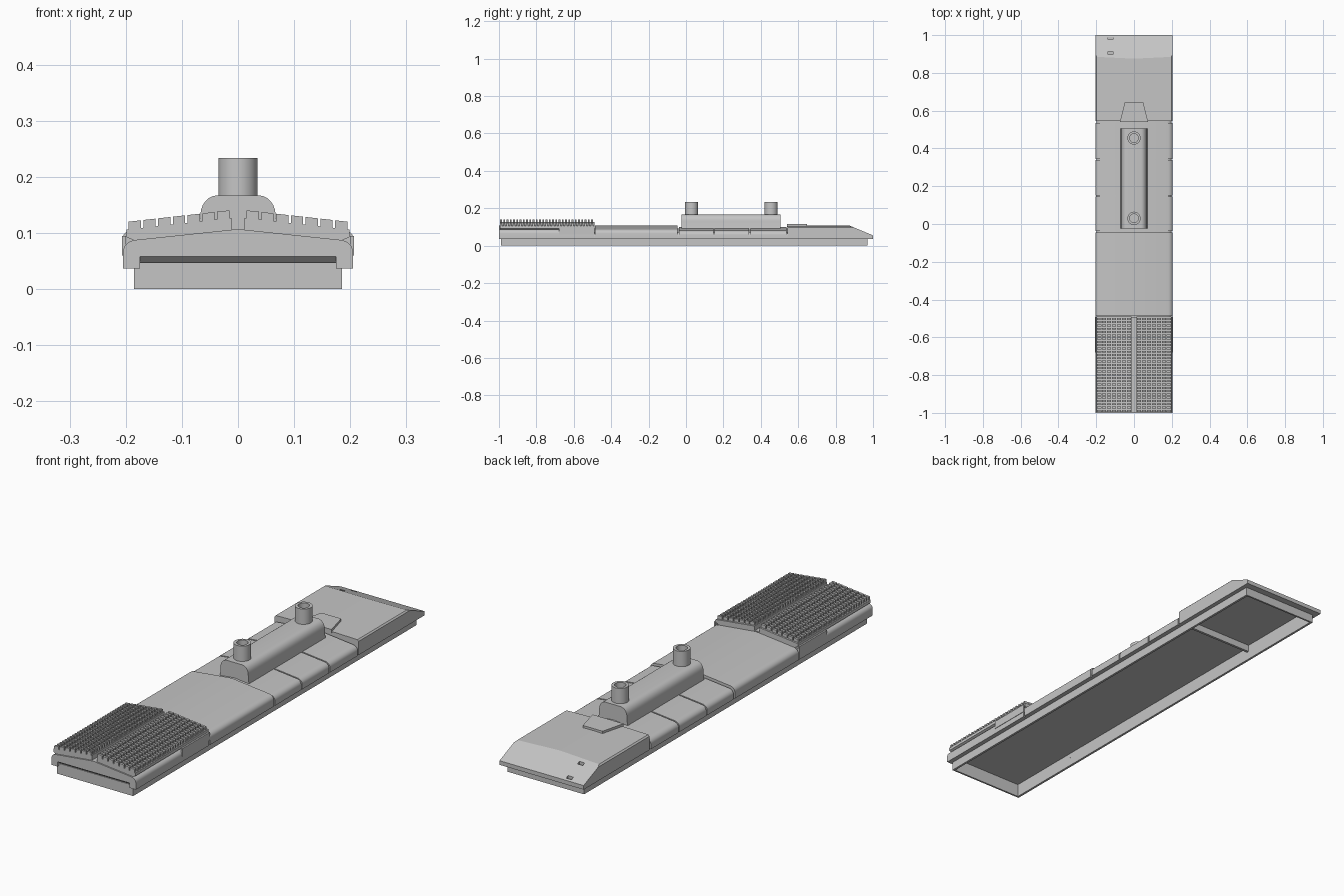
import bpy, bmesh
from math import cos, sin, pi

cube = bpy.data.objects.get("Cube")
if cube:
    bpy.data.objects.remove(cube, do_unlink=True)

grey = bpy.data.materials.new("plain_grey")
grey.use_nodes = True
grey.diffuse_color = (0.56, 0.56, 0.56, 1)
grey.node_tree.nodes["Principled BSDF"].inputs["Base Color"].default_value = (0.56, 0.56, 0.56, 1)


def finish(name, bm, smooth=False):
    bmesh.ops.recalc_face_normals(bm, faces=bm.faces[:])
    mesh = bpy.data.meshes.new(name)
    bm.to_mesh(mesh)
    bm.free()
    mesh.materials.append(grey)
    ob = bpy.data.objects.new(name, mesh)
    bpy.context.collection.objects.link(ob)
    if smooth:
        bpy.ops.object.select_all(action='DESELECT')
        ob.select_set(True)
        bpy.context.view_layer.objects.active = ob
        bpy.ops.object.shade_smooth_by_angle(angle=0.5)
    return ob


def prism(bm, points, y0, y1):
    """Extrude an (x, z) outline from y0 to y1."""
    face = bm.faces.new([bm.verts.new((x, y0, z)) for x, z in points])
    new = bmesh.ops.extrude_face_region(bm, geom=[face])["geom"]
    verts = [v for v in new if isinstance(v, bmesh.types.BMVert)]
    bmesh.ops.translate(bm, verts=verts, vec=(0, y1 - y0, 0))


def box(bm, x0, x1, y0, y1, z0, z1):
    prism(bm, [(x0, z0), (x1, z0), (x1, z1), (x0, z1)], y0, y1)


def mirrored(half):
    """Complete a right-hand outline, keeping points on the axis single."""
    return half + [(-x, z) for x, z in reversed(half) if x > 0]


def roof(inset=0.0, drop=0.0):
    """Arched shell outline: hollow below, rounded shoulders, shallow ridge."""
    w, shoulder, apex = 0.205 - inset, 0.088 - inset - drop, 0.107 - inset - drop
    half = [(0.175, 0.058), (0.175, 0.037), (w, 0.037)]
    for i in range(7):
        a = i / 6 * pi / 2
        half.append((w - 0.026 * (1 - cos(a)), shoulder - 0.022 * (1 - sin(a))))
    return mirrored(half + [(0, apex)])


# Inner core, seen only in the panel joints
bm = bmesh.new()
prism(bm, roof(0.006, 0.008), -0.97, 0.55)
finish("body_core", bm, True)

# Roof panels separated by narrow joints
for name, y0, y1, drop in (("radiator_base", -1, -0.492, 0),
                           ("front_roof", -0.486, -0.045, 0),
                           ("side_panel_front", -0.037, 0.146, 0.007),
                           ("side_panel_middle", 0.152, 0.338, 0.007),
                           ("side_panel_rear", 0.344, 0.536, 0.007)):
    bm = bmesh.new()
    prism(bm, roof(drop=drop), y0, y1)
    finish(name, bm, True)

# Sloping soffit between the front lip and the skirt
bm = bmesh.new()
soffit = [(-0.999, 0.0585), (-0.985, 0.046), (-0.982, 0.046), (-0.982, 0.0585)]
left, right = [[bm.verts.new((x, y, z)) for y, z in soffit] for x in (0.176, -0.176)]
bm.faces.new(left)
bm.faces.new(right)
for i in range(4):
    j = (i + 1) % 4
    bm.faces.new((left[i], left[j], right[j], right[i]))
finish("front_soffit", bm)

# Square-shouldered rear deck cut to a sloping nose
bm = bmesh.new()
prism(bm, mirrored([(0.204, 0.037), (0.204, 0.097), (0.198, 0.103), (0, 0.107)]), 0.544, 1)
geom = bm.verts[:] + bm.edges[:] + bm.faces[:]
cut = bmesh.ops.bisect_plane(bm, geom=geom, plane_co=(0, 0.88, 0.105),
                             plane_no=(0, 0.05, 0.12), clear_outer=True)
edges = [e for e in cut["geom_cut"] if isinstance(e, bmesh.types.BMEdge)]
bmesh.ops.contextual_create(bm, geom=edges)
deck = finish("rear_deck", bm)

# Recess under the rear deck and two slots in its top
bm = bmesh.new()
box(bm, -0.175, 0.175, 0.555, 0.962, 0.02, 0.067)
box(bm, -0.138, -0.112, 0.898, 0.912, 0.08, 0.13)
box(bm, -0.138, -0.112, 0.976, 0.99, 0.052, 0.13)
cutter = finish("deck_cutter", bm)
cutter.hide_render = True
cutter.hide_viewport = True
mod = deck.modifiers.new("recesses", 'BOOLEAN')
mod.object = cutter
mod.solver = 'EXACT'

# Hollow lower skirt
bm = bmesh.new()
for x in (-0.185, 0.175):
    box(bm, x, x + 0.01, -0.99, 0.97, 0, 0.045)
box(bm, -0.175, 0.175, -0.99, -0.982, 0, 0.047)
box(bm, -0.175, 0.175, 0.962, 0.97, 0, 0.045)
finish("lower_skirt", bm)

# Radiator beds and rows of raised fins
for side, s in (("left", 1), ("right", -1)):
    bm = bmesh.new()
    bed = [(0.012, 0.1), (0.18, 0.084), (0.199, 0.093), (0.199, 0.106), (0.012, 0.127)]
    prism(bm, [(s * x, z) for x, z in bed], -0.994, -0.49)
    finish(side + "_radiator_bed", bm)
    bm = bmesh.new()
    rows, cols = 29, 7
    for r in range(rows):
        y = -0.994 + r * 0.504 / rows
        for c in range(cols):
            x0 = 0.0155 + c * 0.0263
            x1 = x0 + 0.0215
            top0, top1 = 0.142 - x0 * 0.112, 0.142 - x1 * 0.112
            fin = [(x0, top0 - 0.017), (x1, top1 - 0.017), (x1, top1), (x0, top0)]
            prism(bm, [(s * x, z) for x, z in fin], y, y + 0.01)
    finish(side + "_radiator_fins", bm)
    # Side access strip below the radiator
    bm = bmesh.new()
    box(bm, min(s * 0.2, s * 0.207), max(s * 0.2, s * 0.207), -0.68, -0.49, 0.06, 0.095)
    finish(side + "_side_strip", bm)

# Raised centre housing with rounded shoulders
bm = bmesh.new()
half = [(0.072, 0.085), (0.068, 0.11), (0.067, 0.132)]
for i in range(1, 7):
    a = i / 6 * pi / 2
    half.append((0.037 + 0.03 * cos(a), 0.132 + 0.035 * sin(a)))
prism(bm, mirrored(half), -0.025, 0.505)
finish("centre_housing", bm, True)

# Open exhaust stacks
ring = [(0.035, 0.15), (0.035, 0.234), (0.023, 0.234), (0.023, 0.19)]
for name, y in (("front_stack", 0.03), ("rear_stack", 0.455)):
    bm = bmesh.new()
    n = 32
    loops = [[bm.verts.new((r * cos(2 * pi * i / n), y + r * sin(2 * pi * i / n), z))
              for i in range(n)] for r, z in ring]
    for a, b in zip(loops, loops[1:]):
        for i in range(n):
            j = (i + 1) % n
            bm.faces.new((a[i], a[j], b[j], b[i]))
    bm.faces.new(loops[-1])
    bm.faces.new(loops[0])
    finish(name, bm, True)

# Tapered plate on the rear deck
bm = bmesh.new()
plate = [(-0.075, 0.54), (0.075, 0.54), (0.048, 0.646), (-0.048, 0.646)]
face = bm.faces.new([bm.verts.new((x, y, 0.1)) for x, y in plate])
new = bmesh.ops.extrude_face_region(bm, geom=[face])["geom"]
bmesh.ops.translate(bm, verts=[v for v in new if isinstance(v, bmesh.types.BMVert)],
                    vec=(0, 0, 0.016))
finish("tapered_plate", bm)
